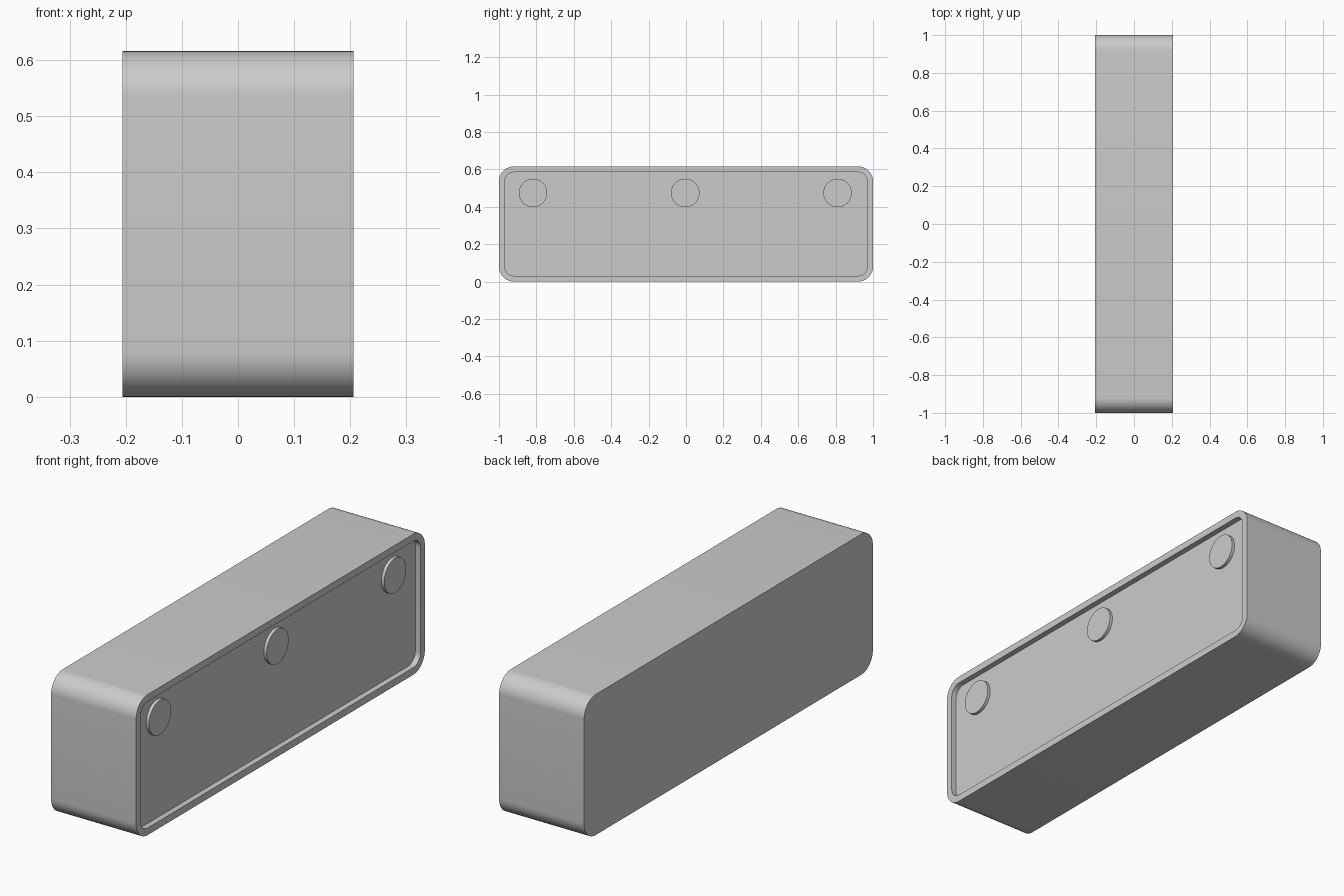
import bpy, bmesh, math
from mathutils import Matrix

cube = bpy.data.objects.get("Cube")
if cube:
    bpy.data.objects.remove(cube, do_unlink=True)

grey = bpy.data.materials.new("light grey")
grey.use_nodes = True
colour = (0.6, 0.6, 0.6, 1)
grey.diffuse_color = colour
grey.node_tree.nodes["Principled BSDF"].inputs["Base Color"].default_value = colour

HALF_X, HALF_Y, HEIGHT = 0.206, 1.0, 0.616
CORNER, RIM, RECESS = 0.08, 0.031, 0.025
STEPS = 12


def finish(name, bm):
    """Turn a bmesh into a smooth-shaded object with sharp edges kept."""
    bmesh.ops.recalc_face_normals(bm, faces=bm.faces)
    mesh = bpy.data.meshes.new(name)
    bm.to_mesh(mesh)
    bm.free()
    mesh.materials.append(grey)
    obj = bpy.data.objects.new(name, mesh)
    bpy.context.collection.objects.link(obj)
    bpy.ops.object.select_all(action="DESELECT")
    obj.select_set(True)
    bpy.context.view_layer.objects.active = obj
    bpy.ops.object.shade_smooth_by_angle(angle=math.radians(30))
    return obj


def rounded_ring(bm, x, inset):
    """Loop of vertices around a rounded rectangle lying across x."""
    r = CORNER - inset
    ring = []
    for corner, (sy, sz) in enumerate([(1, 1), (-1, 1), (-1, -1), (1, -1)]):
        cy = sy * (HALF_Y - CORNER)
        cz = HEIGHT / 2 + sz * (HEIGHT / 2 - CORNER)
        for i in range(STEPS + 1):
            a = (corner + i / STEPS) * math.pi / 2
            ring.append(bm.verts.new((x, cy + r * math.cos(a), cz + r * math.sin(a))))
    return ring


# Body: rounded block with a shallow recess framed by a thin rim on the +x side
bm = bmesh.new()
rings = [rounded_ring(bm, x, inset) for x, inset in (
    (-HALF_X, 0), (HALF_X, 0), (HALF_X, RIM), (HALF_X - RECESS, RIM))]
for a, b in zip(rings, rings[1:]):
    for i in range(len(a)):
        j = (i + 1) % len(a)
        bm.faces.new((a[i], a[j], b[j], b[i]))
bm.faces.new(rings[0])
bm.faces.new(rings[-1])
finish("body", bm)

# Three round pads standing on the recess floor
PAD_RADIUS, PAD_THICK, SINK = 0.076, 0.014, 0.005
for name, y in (("front_pad", -0.818), ("middle_pad", -0.004), ("back_pad", 0.81)):
    bm = bmesh.new()
    x = HALF_X - RECESS + (PAD_THICK - SINK) / 2
    bmesh.ops.create_cone(
        bm, cap_ends=True, segments=48, radius1=PAD_RADIUS, radius2=PAD_RADIUS,
        depth=PAD_THICK + SINK,
        matrix=Matrix.Translation((x, y, 0.474)) @ Matrix.Rotation(math.pi / 2, 4, "Y"))
    finish(name, bm)
